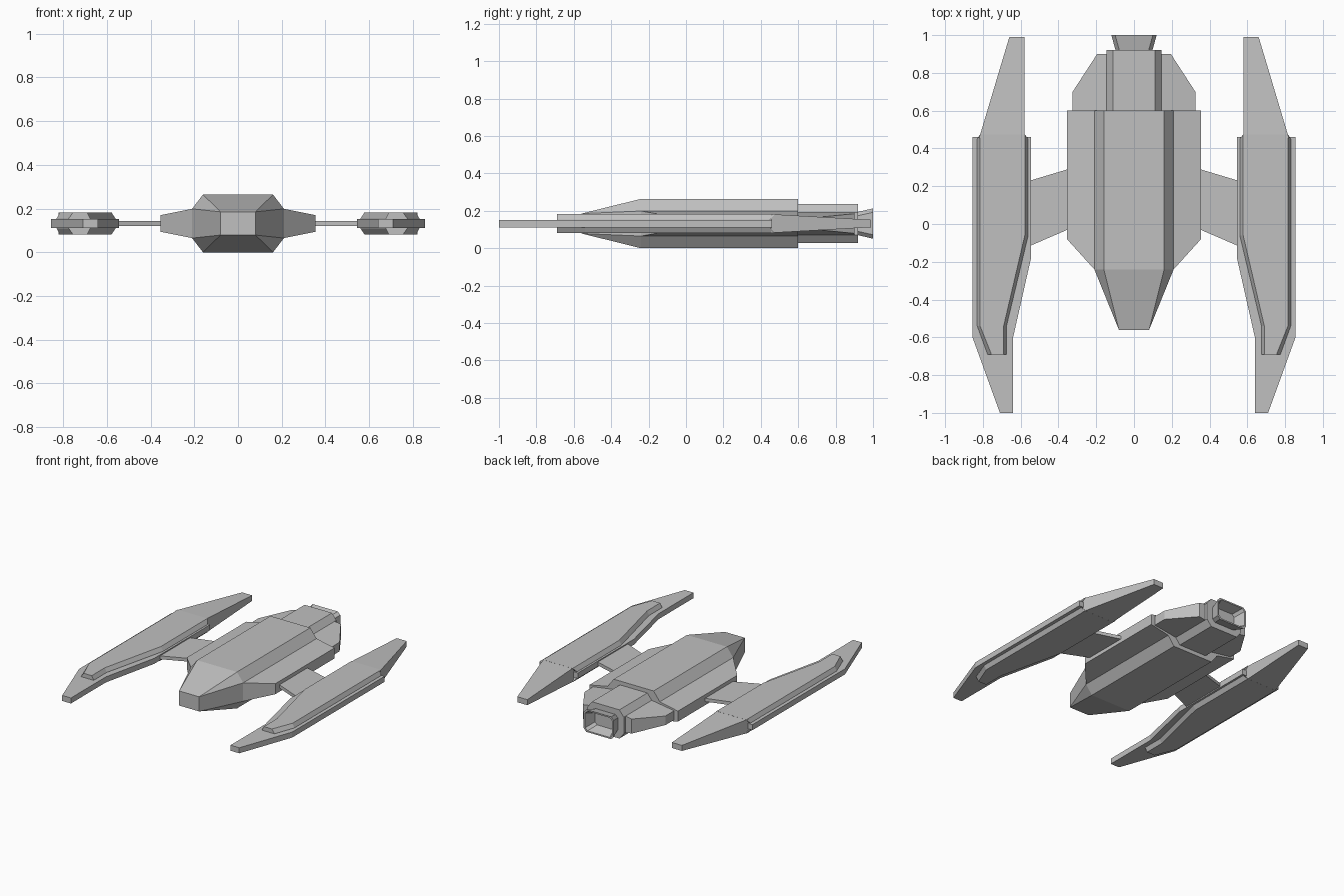
import bpy
import bmesh

cube = bpy.data.objects.get("Cube")
if cube:
    bpy.data.objects.remove(cube, do_unlink=True)

MID = 0.132  # height of the horizontal symmetry plane

grey = bpy.data.materials.new("hull grey")
grey.use_nodes = True
grey.diffuse_color = (0.53, 0.53, 0.53, 1)
grey.node_tree.nodes["Principled BSDF"].inputs["Base Color"].default_value = (0.53, 0.53, 0.53, 1)


def loft(name, rings, mirror=False):
    """Closed solid skinned through rings of equal point count."""
    bm = bmesh.new()
    loops = [[bm.verts.new(p) for p in ring] for ring in rings]
    n = len(loops[0])
    for a, b in zip(loops, loops[1:]):
        for i in range(n):
            j = (i + 1) % n
            bm.faces.new((a[i], a[j], b[j], b[i]))
    bm.faces.new(loops[0])
    bm.faces.new(loops[-1])
    bmesh.ops.remove_doubles(bm, verts=bm.verts, dist=0.0005)
    bmesh.ops.recalc_face_normals(bm, faces=bm.faces)
    mesh = bpy.data.meshes.new(name)
    bm.to_mesh(mesh)
    bm.free()
    mesh.materials.append(grey)
    obj = bpy.data.objects.new(name, mesh)
    bpy.context.collection.objects.link(obj)
    if mirror:
        obj.modifiers.new("Mirror", 'MIRROR').use_mirror_merge = False
    return obj


def octagon(y, flat, wide, side, tall):
    """Chamfered rectangle across y: half widths, then half heights."""
    quarter = [(flat, tall), (wide, side)]
    pts = quarter + [(x, -z) for x, z in reversed(quarter)]
    pts += [(-x, z) for x, z in reversed(pts)]
    return [(x, y, MID + z) for x, z in pts]


def slab(outline, half):
    """Bottom and top rings of a plan outline; half(x) is the half height."""
    return [[(x, y, MID + s * half(x)) for x, y in outline] for s in (-1, 1)]


# Central fuselage with tapering nose
loft("fuselage", [octagon(-0.56, 0.08, 0.08, 0.053, 0.053),
                  octagon(-0.24, 0.16, 0.21, 0.067, 0.132),
                  octagon(0.60, 0.16, 0.21, 0.067, 0.132)])

# Engine housing and hollow flared nozzle
loft("engine_housing", [octagon(0.58, 0.11, 0.145, 0.06, 0.104),
                        octagon(0.92, 0.11, 0.145, 0.06, 0.104)])
loft("nozzle", [octagon(0.91, 0.075, 0.095, 0.04, 0.06),
                octagon(1.0, 0.10, 0.12, 0.06, 0.081),
                octagon(1.0, 0.09, 0.108, 0.053, 0.071),
                octagon(0.925, 0.065, 0.083, 0.033, 0.05)])

# Side sponsons and smaller rear sponsons, thinning outward
loft("side_sponson", slab([(0.20, -0.24), (0.21, -0.24), (0.355, -0.08),
                           (0.355, 0.60), (0.20, 0.60)],
                          lambda x: 0.067 - 0.2 * (x - 0.21)), mirror=True)
loft("rear_sponson", slab([(0.14, 0.59), (0.325, 0.59), (0.325, 0.70),
                           (0.195, 0.90), (0.14, 0.90)],
                          lambda x: 0.06 - 0.15 * (x - 0.145)), mirror=True)

# Thin struts out to the nacelles
loft("strut", slab([(0.34, -0.025), (0.56, -0.12), (0.56, 0.227), (0.34, 0.293)],
                   lambda x: 0.012), mirror=True)

# Nacelle blade
loft("nacelle_blade", slab([(0.64, -1.0), (0.71, -1.0), (0.855, -0.60),
                            (0.855, 0.46), (0.545, 0.46), (0.545, -0.18),
                            (0.64, -0.60)], lambda x: 0.02), mirror=True)

# Raised nacelle body with bevelled edges on both sides
base = [(0.675, -0.69), (0.775, -0.69), (0.83, -0.54), (0.83, 0.45),
        (0.56, 0.45), (0.56, -0.06), (0.675, -0.54)]
crest = [(0.69, -0.69), (0.755, -0.69), (0.815, -0.54), (0.815, 0.475),
         (0.578, 0.475), (0.578, -0.06), (0.69, -0.54)]
levels = [(crest, -0.05), (base, -0.022), (base, 0.022), (crest, 0.05)]
loft("nacelle_body", [[(x, y, MID + z) for x, y in o] for o, z in levels], mirror=True)

# Nacelle tail tapering to the rear
loft("nacelle_tail", [[(a, y, MID - h), (b, y, MID - h), (b, y, MID + h), (a, y, MID + h)]
                      for a, b, y, h in ((0.58, 0.82, 0.455, 0.05),
                                         (0.58, 0.66, 0.99, 0.02))], mirror=True)
